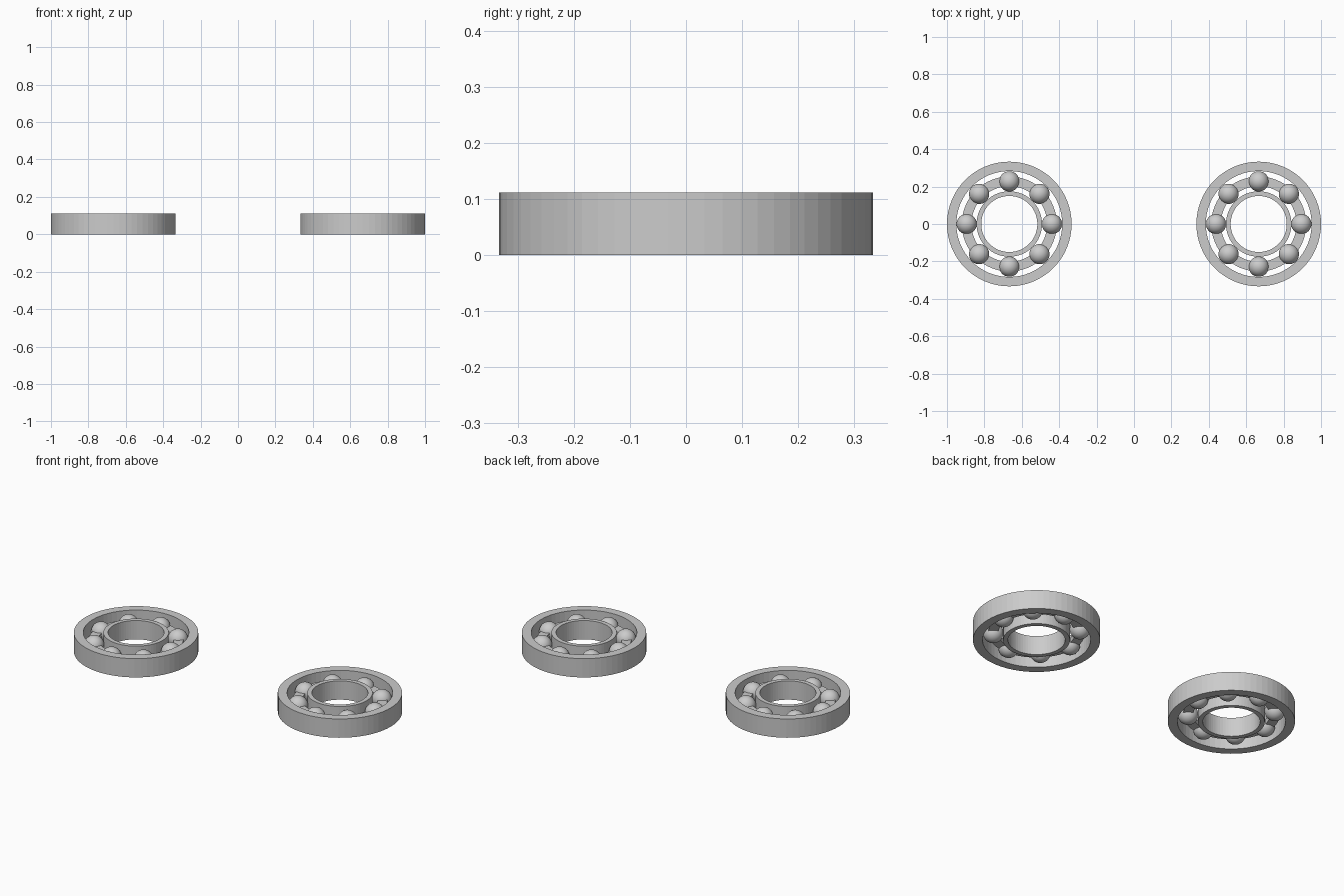
import bpy, bmesh, math

if "Cube" in bpy.data.objects:
    bpy.data.objects.remove(bpy.data.objects["Cube"])

Z_MID = 0.0555
SEG = 64


def make_object(name, bm, x):
    bmesh.ops.recalc_face_normals(bm, faces=bm.faces)
    mesh = bpy.data.meshes.new(name)
    bm.to_mesh(mesh)
    bm.free()
    obj = bpy.data.objects.new(name, mesh)
    obj.location = (x, 0, 0)
    bpy.context.collection.objects.link(obj)
    return obj


def ring(name, x, r_in, r_out, z0, z1):
    """Rectangular profile swept around the z axis."""
    profile = [(r_in, z0), (r_out, z0), (r_out, z1), (r_in, z1)]
    bm = bmesh.new()
    loops = []
    for i in range(SEG):
        a = 2 * math.pi * i / SEG
        loops.append([bm.verts.new((r * math.cos(a), r * math.sin(a), z))
                      for r, z in profile])
    for i in range(SEG):
        a, b = loops[i], loops[(i + 1) % SEG]
        for j in range(4):
            k = (j + 1) % 4
            bm.faces.new((a[j], a[k], b[k], b[j]))
    return make_object(name, bm, x)


def ball(name, x, angle):
    bm = bmesh.new()
    bmesh.ops.create_uvsphere(bm, u_segments=32, v_segments=16, radius=0.054)
    bmesh.ops.translate(bm, verts=bm.verts, vec=(
        0.228 * math.cos(angle), 0.228 * math.sin(angle), Z_MID))
    for f in bm.faces:
        f.smooth = True
    return make_object(name, bm, x)


for side, x in (("left", -0.6667), ("right", 0.6667)):
    # outer and inner races
    ring(f"{side}_outer_race", x, 0.283, 0.3333, 0, 0.111)
    ring(f"{side}_inner_race", x, 0.150, 0.175, 0, 0.111)
    # flat cage threaded through the balls
    ring(f"{side}_cage", x, 0.202, 0.254, Z_MID - 0.014, Z_MID + 0.014)
    # eight rolling balls
    for i in range(8):
        ball(f"{side}_ball_{i + 1}", x, i * math.pi / 4)
